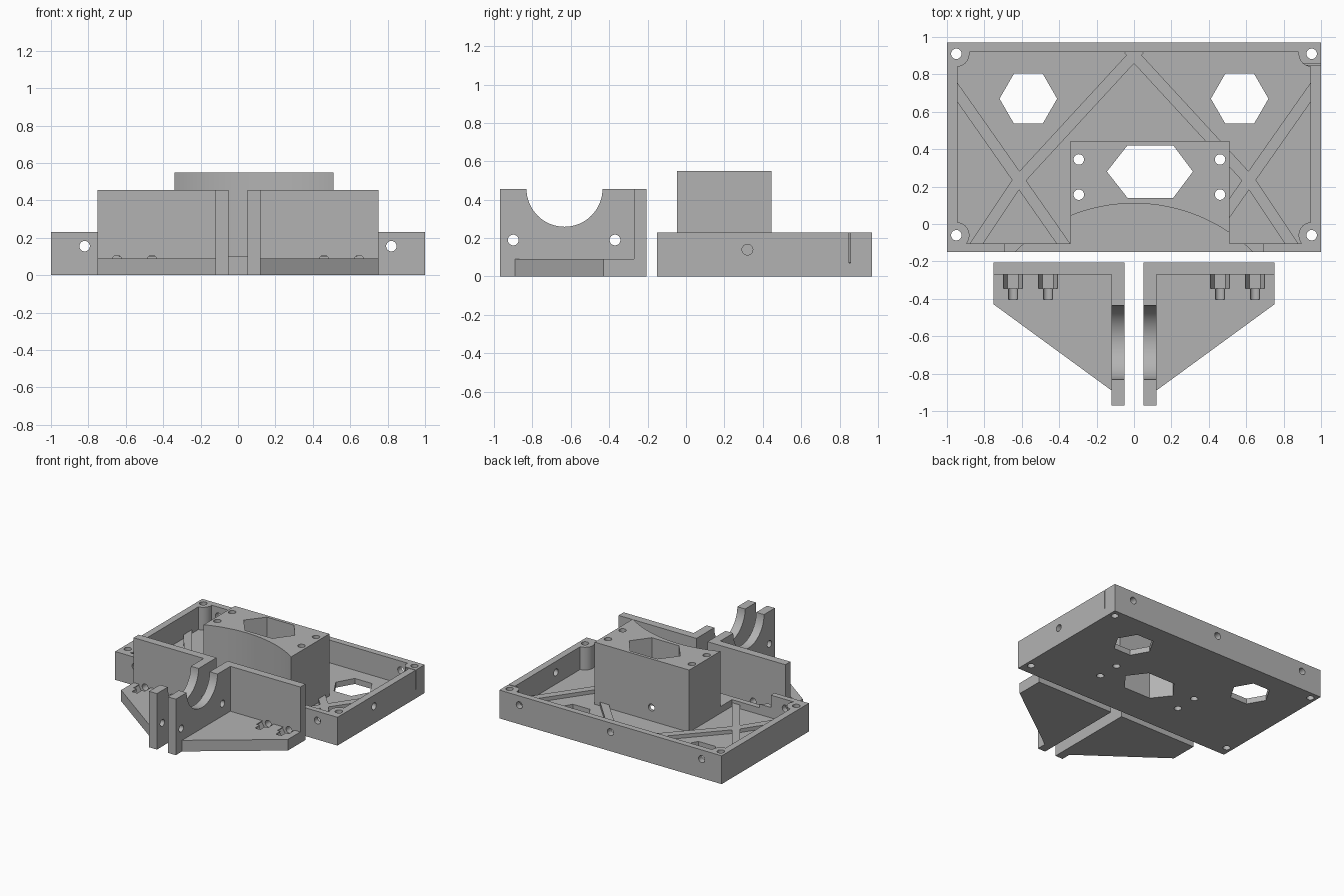
import bpy, bmesh, math
from mathutils import Vector

default_cube = bpy.data.objects.get("Cube")
if default_cube:
    bpy.data.objects.remove(default_cube, do_unlink=True)

grey = bpy.data.materials.new("plain grey")
grey.use_nodes = True
COLOUR = (0.45, 0.45, 0.45, 1)
grey.diffuse_color = COLOUR
grey.node_tree.nodes["Principled BSDF"].inputs["Base Color"].default_value = COLOUR


def prism(name, outline, lo, hi, axis="z"):
    """Extrude a flat outline along one axis."""
    place = {"x": lambda u, v: (lo, u, v),
             "y": lambda u, v: (u, lo, v),
             "z": lambda u, v: (u, v, lo)}[axis]
    step = Vector([(hi - lo) * (axis == a) for a in "xyz"])
    bm = bmesh.new()
    face = bm.faces.new([bm.verts.new(place(u, v)) for u, v in outline])
    new = bmesh.ops.extrude_face_region(bm, geom=[face])["geom"]
    bmesh.ops.translate(bm, vec=step, verts=[v for v in new if isinstance(v, bmesh.types.BMVert)])
    bmesh.ops.recalc_face_normals(bm, faces=bm.faces)
    mesh = bpy.data.meshes.new(name)
    bm.to_mesh(mesh)
    bm.free()
    mesh.materials.append(grey)
    obj = bpy.data.objects.new(name, mesh)
    bpy.context.collection.objects.link(obj)
    return obj


def rect(u0, u1, v0, v1):
    return [(u0, v0), (u1, v0), (u1, v1), (u0, v1)]


def ring(u, v, r, n=32):
    return [(u + r * math.cos(math.tau * i / n), v + r * math.sin(math.tau * i / n)) for i in range(n)]


def strip(a, b, width):
    a, b = Vector(a), Vector(b)
    side = (b - a).orthogonal().normalized() * width / 2
    return [tuple(p) for p in (a + side, b + side, b - side, a - side)]


def combine(target, tool, operation="DIFFERENCE"):
    """Apply a boolean and discard the tool."""
    tool.hide_render = True
    mod = target.modifiers.new("shape", "BOOLEAN")
    mod.operation, mod.solver, mod.object = operation, "EXACT", tool
    bpy.context.view_layer.objects.active = target
    bpy.ops.object.modifier_apply(modifier=mod.name)
    bpy.data.objects.remove(tool, do_unlink=True)


def finish(obj):
    bpy.ops.object.select_all(action="DESELECT")
    obj.select_set(True)
    bpy.context.view_layer.objects.active = obj
    bpy.ops.object.shade_smooth_by_angle(angle=math.radians(25))


FLOOR, RIB, WALL, HOLE = 0.045, 0.075, 0.23, 0.028
corners = [(x, y) for x in (-0.95, 0.95) for y in (-0.06, 0.91)]

# Tray cavity, leaving corner bosses and crossed floor ribs standing
cavity = prism("cavity", rect(-0.945, 0.945, -0.105, 0.92), FLOOR, 0.4)
for x, y in corners:
    combine(cavity, prism("boss", ring(x, y, 0.07), 0, 0.5))
for s in (-1, 1):
    for end in ((0.97, 0.74), (0.86, -0.13), (0.36, -0.13), (-0.03, 0.935)):
        combine(cavity, prism("rib", strip((s * 0.615, 0.235), (s * end[0], end[1]), 0.06), 0, RIB))

tray = prism("tray", rect(-1, 1, -0.15, 0.97), 0, WALL)
combine(tray, cavity)

# Lowered front wall and motor block with a hollowed front
combine(tray, prism("front_notch", rect(-0.69, 0.69, -0.2, -0.1), 0.13, 0.4))
combine(tray, prism("block", rect(-0.34, 0.51, -0.15, 0.445), 0, 0.55), "UNION")
combine(tray, prism("front_hollow", ring(0, -0.8, 0.91, 128), 0.1, 0.7))

# Openings through the floor and block
long_hex = [(-0.145, 0.28), (-0.035, 0.14), (0.21, 0.14), (0.315, 0.28), (0.21, 0.42), (-0.035, 0.42)]
combine(tray, prism("block_opening", long_hex, -0.1, 0.7))
for s in (-1, 1):
    combine(tray, prism("floor_hexagon", ring(s * 0.565, 0.67, 0.154, 6), -0.1, 0.3))
for x, y in corners + [(x, y) for x in (-0.295, 0.46) for y in (0.157, 0.345)]:
    combine(tray, prism("screw_hole", ring(x, y, HOLE), -0.1, 0.7))

# Holes through the walls, and the cable slit
for x in (-0.82, 0.82):
    combine(tray, prism("wall_hole", ring(x, 0.155, HOLE), -0.3, 1.1, "y"))
combine(tray, prism("back_hole", ring(0, 0.155, HOLE), 0.3, 1.1, "y"))
combine(tray, prism("side_hole", ring(0.32, 0.14, HOLE), 0.9, 1.1, "x"))
combine(tray, prism("side_slit", rect(0.85, 0.857, 0.07, 0.3), 0.9, 1.1, "x"))
finish(tray)

# Mirrored pair of cradle brackets
for s, side in ((1, "left"), (-1, "right")):
    def mirror(points):
        return [(s * x, y) for x, y in points]

    bracket = prism(side + "_bracket", mirror(rect(0.05, 0.75, -0.27, -0.205)), 0, 0.455)
    combine(bracket, prism("arm", rect(-0.97, -0.205, 0, 0.455), s * 0.05, s * 0.12, "x"), "UNION")
    base = [(0.05, -0.205), (0.75, -0.205), (0.75, -0.43), (0.12, -0.89), (0.05, -0.89)]
    combine(bracket, prism("base", mirror(base), 0, 0.09), "UNION")
    combine(bracket, prism("cradle", ring(-0.633, 0.457, 0.198, 64), -0.3, 0.3, "x"))
    for y in (-0.9, -0.37):
        combine(bracket, prism("arm_hole", ring(y, 0.19, HOLE), -0.3, 0.3, "x"))
    # Nut pockets and bolt bores
    for x in (0.46, 0.647):
        combine(bracket, prism("nut_pocket", ring(s * x, 0.08, 0.057, 6), -0.345, -0.27, "y"))
        combine(bracket, prism("bolt_bore", ring(s * x, 0.08, 0.026), -0.405, -0.1, "y"))
    finish(bracket)
